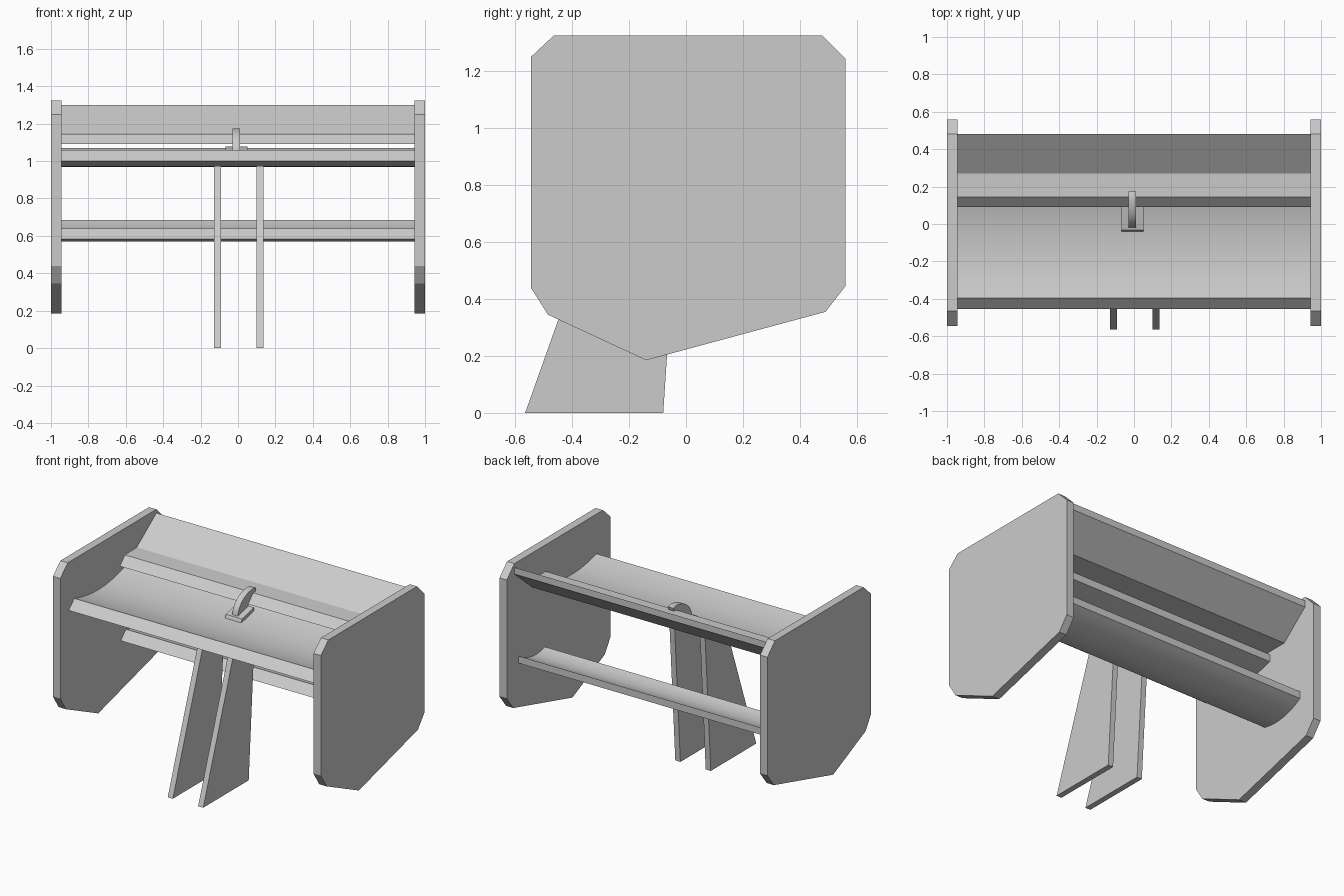
import bpy
import bmesh
import math

if "Cube" in bpy.data.objects:
    bpy.data.objects.remove(bpy.data.objects["Cube"], do_unlink=True)

# Single plain grey finish
grey = bpy.data.materials.new("plain_grey")
grey.use_nodes = True
COLOUR = (0.6, 0.6, 0.6, 1)
grey.diffuse_color = COLOUR
grey.node_tree.nodes["Principled BSDF"].inputs["Base Color"].default_value = COLOUR


def extrude_profile(name, profile, x0, x1):
    """Extrude a (y, z) outline along x, keeping the corners crisp."""
    bm = bmesh.new()
    face = bm.faces.new([bm.verts.new((x0, y, z)) for y, z in profile])
    new = bmesh.ops.extrude_face_region(bm, geom=[face])["geom"]
    verts = [v for v in new if isinstance(v, bmesh.types.BMVert)]
    bmesh.ops.translate(bm, verts=verts, vec=(x1 - x0, 0, 0))
    bmesh.ops.recalc_face_normals(bm, faces=bm.faces)
    mesh = bpy.data.meshes.new(name)
    bm.to_mesh(mesh)
    bm.free()
    mesh.materials.append(grey)
    obj = bpy.data.objects.new(name, mesh)
    bpy.context.collection.objects.link(obj)
    bpy.ops.object.select_all(action='DESELECT')
    obj.select_set(True)
    bpy.context.view_layer.objects.active = obj
    bpy.ops.object.shade_smooth_by_angle(angle=math.radians(30))
    return obj


def sagging(a, b, sag, steps=14):
    """Points from a to b that hang below the straight line by sag."""
    points = []
    for i in range(steps + 1):
        t = i / steps
        points.append((a[0] + (b[0] - a[0]) * t,
                       a[1] + (b[1] - a[1]) * t - sag * 4 * t * (1 - t)))
    return points


def curved_wing(lip_low, lip_top, tail_top, tail_low, top_sag, low_sag):
    return sagging(lip_top, tail_top, top_sag) + sagging(tail_low, lip_low, low_sag)


INNER = 0.945

# End plates on both sides
plate = [(-0.545, 1.25), (-0.465, 1.325), (0.48, 1.325), (0.56, 1.245),
         (0.56, 0.445), (0.49, 0.355), (-0.14, 0.185), (-0.485, 0.345),
         (-0.545, 0.44)]
for side, label in ((1, "left"), (-1, "right")):
    extrude_profile(label + "_end_plate", plate, side * INNER, side)

# Main and lower wings: bevelled lip and a dished surface
main = curved_wing((-0.455, 1.0), (-0.395, 1.058), (0.15, 1.07), (0.15, 1.02),
                   0.045, 0.04)
extrude_profile("main_wing", main, -INNER, INNER)
lower = curved_wing((0.1, 0.583), (0.155, 0.64), (0.435, 0.685), (0.435, 0.637),
                    0.035, 0.035)
extrude_profile("lower_wing", lower, -INNER, INNER)

# Upper flap with a flat front and a steep rear
flap = [(0.09, 1.09), (0.145, 1.145), (0.27, 1.148), (0.48, 1.3),
        (0.48, 1.255), (0.285, 1.09)]
extrude_profile("upper_flap", flap, -INNER, INNER)

# Twin support pillars
pillar = [(-0.565, 0), (-0.08, 0), (-0.015, 0.985), (-0.215, 0.985)]
for x, label in ((0.117, "left"), (-0.11, "right")):
    extrude_profile(label + "_pillar", pillar, x - 0.019, x + 0.019)

# Flap actuator: small tilted base and an arched fin reaching the flap
base = [(-0.045, 1.015), (-0.032, 1.047), (0.095, 1.077), (0.095, 1.03)]
extrude_profile("actuator_base", base, -0.068, 0.052)
arch = []
for i in range(11):
    a = math.radians(9 * i)
    arch.append((0.15 - 0.17 * math.cos(a), 1.04 + 0.135 * math.sin(a)))
fin = arch + [(0.175, 1.168), (0.165, 1.135), (0.1, 1.09), (0.07, 1.04)]
extrude_profile("actuator_fin", fin, -0.03, 0.012)
